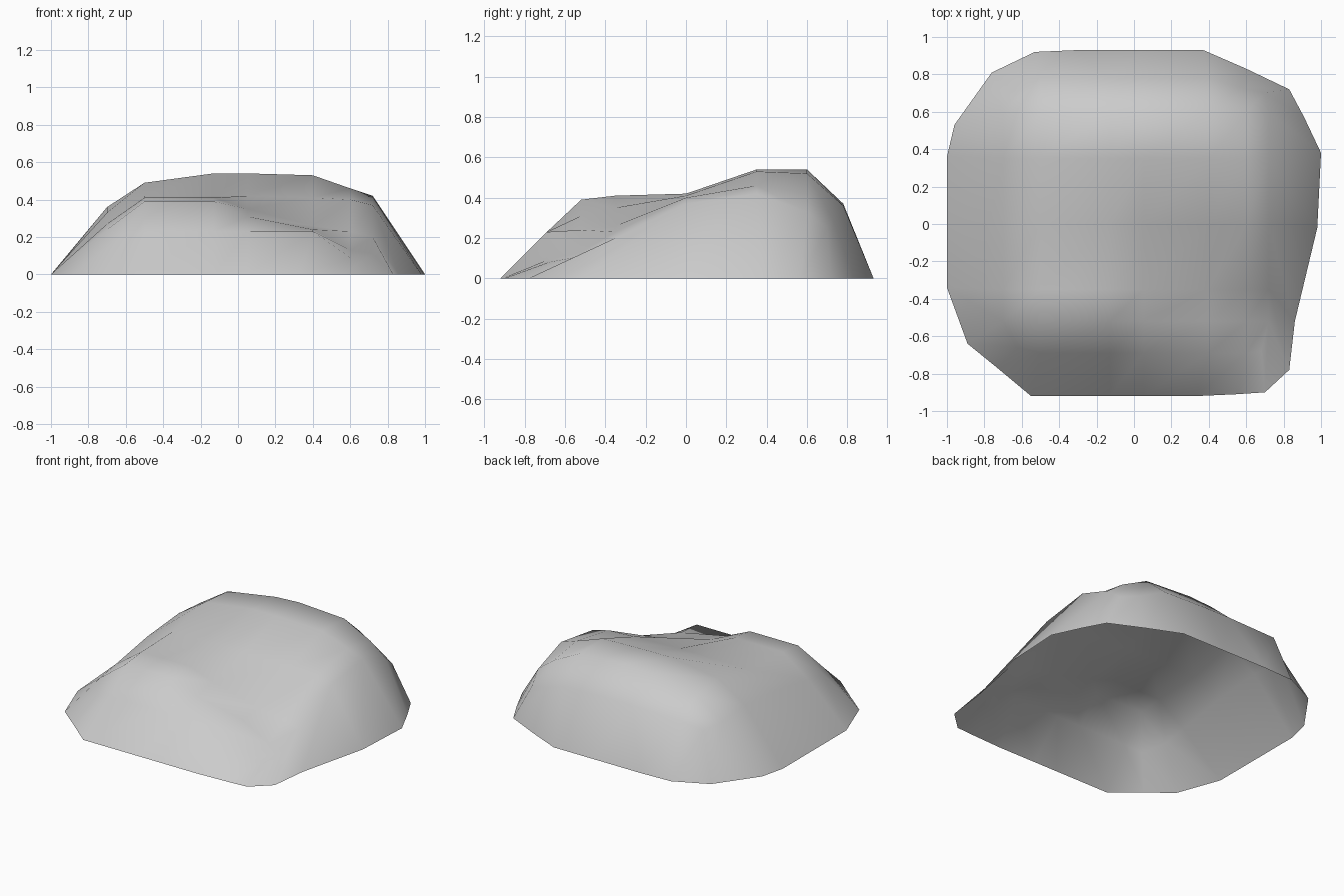
import bpy
import bmesh
import math

# Remove the default cube only
default_cube = bpy.data.objects.get("Cube")
if default_cube:
    bpy.data.objects.remove(default_cube, do_unlink=True)


def make_material(name, colour):
    """Plain matte material with one flat colour."""
    material = bpy.data.materials.new(name)
    material.use_nodes = True
    material.diffuse_color = colour
    shader = material.node_tree.nodes["Principled BSDF"]
    shader.inputs["Base Color"].default_value = colour
    shader.inputs["Roughness"].default_value = 0.9
    return material


stone_grey = make_material("stone grey", (0.6, 0.6, 0.6, 1))

# Contour lines across the mound, in hundredths of a unit
columns = [-70, -50, -13, 5, 40, 60, 72]
ridge_profiles = {
    -69: [20, 23, 23, 23, 23, 9, 8],       # foot of the front slope
    -52: [24, 39, 39, 31, 24, 13, 11],     # front shoulder
    -35: [27, 41, 41, 35, 26, 23, 20],     # front shelf
    0: [33, 42, 42, 42, 41, 40, 37],       # start of the rise
    35: [36, 49, 54, 54, 53, 46, 42],      # main ridge
    60: [34, 47, 53, 54, 52, 42, 33],      # back of the ridge
    78: [30, 36, 37, 37, 36, 29, 25],      # back shoulder
}
# Corners of the contour grid are drawn inwards
corner_places = {
    (-70, -69): (-62, -66),
    (-70, 78): (-63, 70),
    (72, 78): (70, 70),
    (60, 78): (57, 73),
    (72, -69): (68, -68),
}
# Ground outline, anticlockwise from the front right corner
outline = [
    (-73, -77), (-55, -92), (-13, -92), (5, -92), (33, -92), (55, -91),
    (70, -90), (83, -78), (86, -52), (98, -2), (100, 38), (91, 57),
    (83, 72), (60, 83), (37, 93), (5, 93), (-30, 93), (-53, 92),
    (-76, 81), (-96, 53), (-100, 36), (-100, 0), (-100, -34), (-89, -64),
]

# Mound top: a grid of quads over the contour lines
mesh_builder = bmesh.new()


def add_point(x, y, z=0):
    return mesh_builder.verts.new((x / 100, y / 100, z / 100))


grid = []
for y, heights in ridge_profiles.items():
    row = []
    for x, height in zip(columns, heights):
        place = corner_places.get((x, y), (x, y))
        row.append(add_point(*place, height))
    grid.append(row)

for lower, upper in zip(grid, grid[1:]):
    for i in range(len(columns) - 1):
        mesh_builder.faces.new((lower[i], lower[i + 1], upper[i + 1], upper[i]))

# Mound sides: a skirt from the grid rim down to the open ground outline
rim = (grid[0][:-1]
       + [row[-1] for row in grid[:-1]]
       + grid[-1][:0:-1]
       + [row[0] for row in grid[:0:-1]])
ground = [add_point(x, y) for x, y in outline]
for i, corner in enumerate(rim):
    mesh_builder.faces.new((ground[i - 1], ground[i], corner, rim[i - 1]))

mesh_builder.normal_update()
mound_mesh = bpy.data.meshes.new("rock_mound")
mesh_builder.to_mesh(mound_mesh)
mesh_builder.free()
mound_mesh.materials.append(stone_grey)

# Soft shading, open underneath
rock_mound = bpy.data.objects.new("rock_mound", mound_mesh)
bpy.context.collection.objects.link(rock_mound)
bpy.context.view_layer.objects.active = rock_mound
rock_mound.select_set(True)
bpy.ops.object.shade_smooth_by_angle(angle=math.radians(80))
